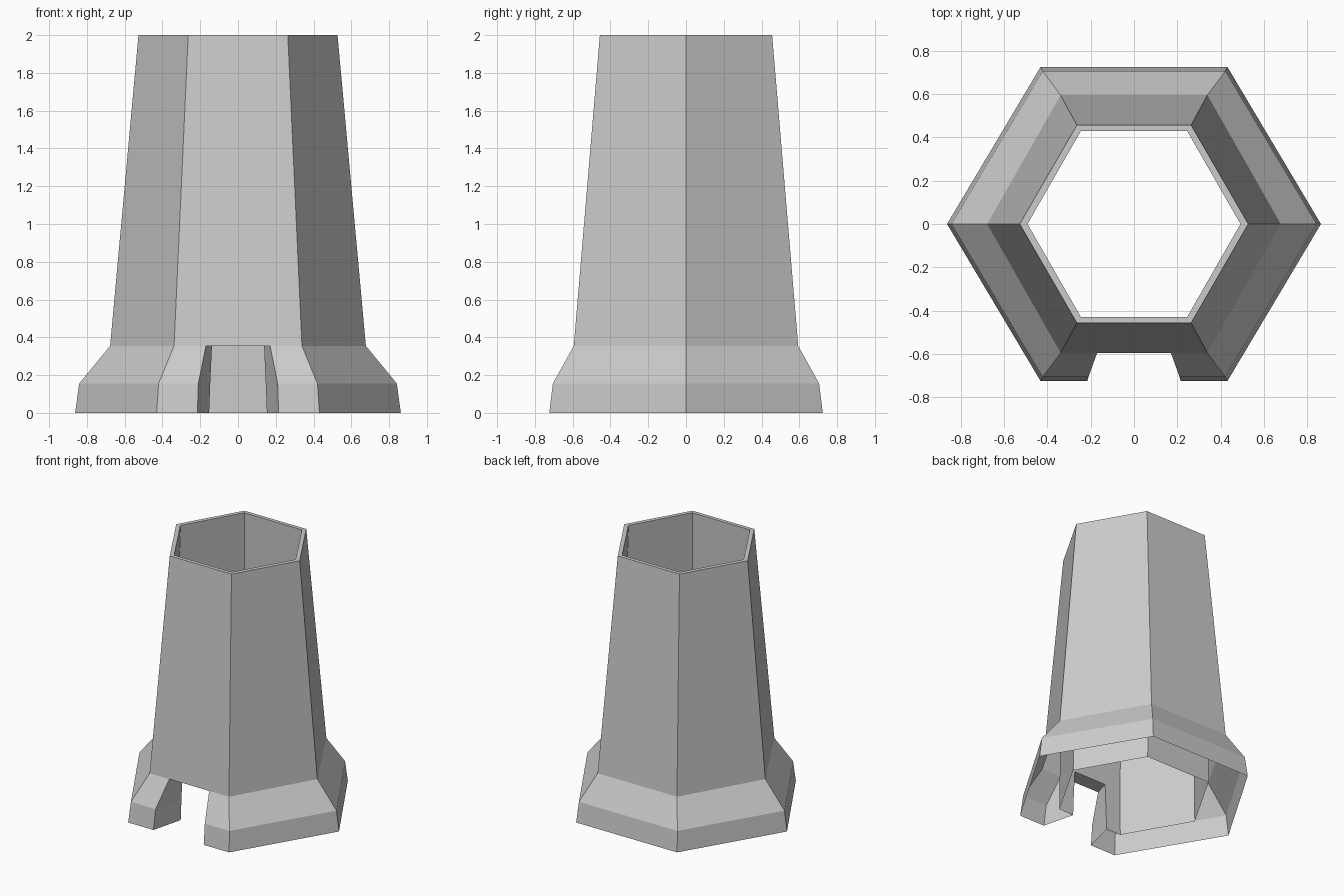
import bpy
import bmesh

if "Cube" in bpy.data.objects:
    bpy.data.objects.remove(bpy.data.objects["Cube"])

# Profile: (height, corner reach in x, flat-face reach in y, doorway half width)
OUTER = [(0.0, 0.862, 0.724, 0.215), (0.155, 0.841, 0.705, 0.21),
         (0.355, 0.677, 0.594, 0.17), (2.0, 0.527, 0.456, 0.132)]
INNER = [(0.0, 0.555, 0.48, 0.153), (0.155, 0.553, 0.48, 0.147),
         (0.355, 0.55, 0.479, 0.138), (2.0, 0.491, 0.428, 0.122)]

bm = bmesh.new()


def ring(z, rx, ry, door):
    """Hexagon with two extra points on the front side for the doorway."""
    h = rx / 2
    pts = [(door, -ry), (h, -ry), (rx, 0), (h, ry), (-h, ry),
           (-rx, 0), (-h, -ry), (-door, -ry)]
    return [bm.verts.new((x, y, z)) for x, y in pts]


def bridge(a, b, sides):
    for i in sides:
        j = (i + 1) % 8
        bm.faces.new((a[i], a[j], b[j], b[i]))


outer = [ring(*r) for r in OUTER]
inner = [ring(*r) for r in INNER]

# Outer and inner walls; side 7 is the doorway, open below the shaft
for k in range(3):
    sides = range(8 if k == 2 else 7)
    bridge(outer[k], outer[k + 1], sides)
    bridge(inner[k + 1], inner[k], sides)

# Top rim
bridge(outer[3], inner[3], range(8))

# Doorway jambs and lintel (underside of the base stays open)
for k in range(2):
    for i in (0, 7):
        bm.faces.new((outer[k][i], outer[k + 1][i], inner[k + 1][i], inner[k][i]))
bridge(outer[2], inner[2], [7])

bmesh.ops.recalc_face_normals(bm, faces=bm.faces[:])

mesh = bpy.data.meshes.new("hexagonal_tower")
bm.to_mesh(mesh)
bm.free()
tower = bpy.data.objects.new("hexagonal_tower", mesh)
bpy.context.collection.objects.link(tower)
